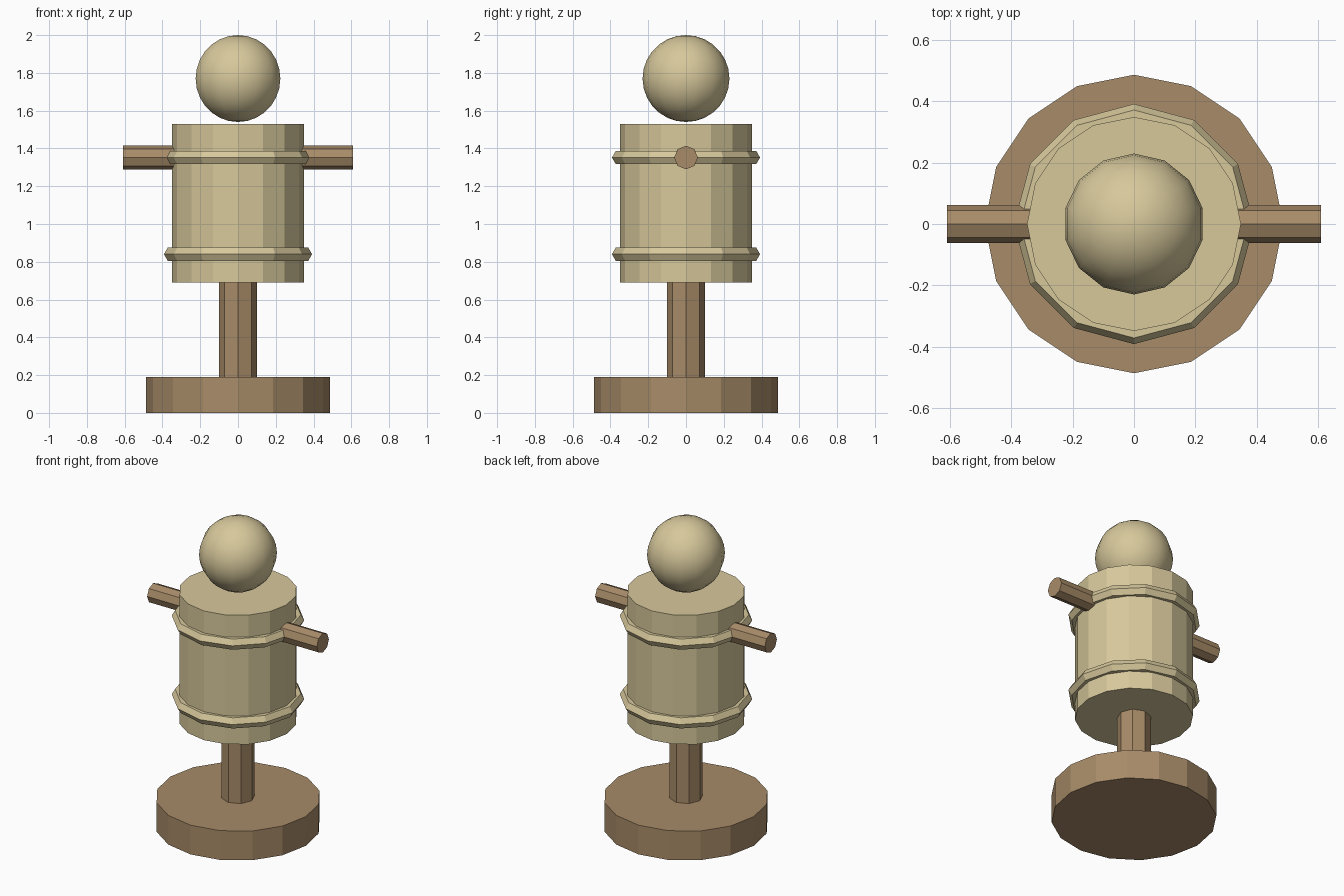
import bpy, math

if "Cube" in bpy.data.objects:
    bpy.data.objects.remove(bpy.data.objects["Cube"])


def material(name, rgb):
    m = bpy.data.materials.new(name)
    m.diffuse_color = (*rgb, 1)
    m.use_nodes = True
    m.node_tree.nodes["Principled BSDF"].inputs["Base Color"].default_value = m.diffuse_color
    return m


straw = material("straw", (0.68, 0.58, 0.33))
wood = material("wood", (0.39, 0.26, 0.14))


def finish(name, mat):
    ob = bpy.context.object
    ob.name = name
    ob.data.materials.append(mat)
    return ob


def cylinder(name, mat, sides, radius, z0, z1):
    bpy.ops.mesh.primitive_cylinder_add(vertices=sides, radius=radius, depth=z1 - z0,
                                        location=(0, 0, (z0 + z1) / 2))
    return finish(name, mat)


# Stand: round base and post
cylinder("base", wood, 16, 0.487, 0, 0.19)
cylinder("post", wood, 8, 0.1, 0.19, 0.69)

# Torso
cylinder("torso", straw, 16, 0.349, 0.69, 1.53)

# Crossbar forming both arms
bpy.ops.mesh.primitive_cylinder_add(vertices=8, radius=0.0625, depth=1.22,
                                    location=(0, 0, 1.352), rotation=(0, math.pi / 2, 0))
finish("arm_crossbar", wood)

# Binding rings around the torso
for name, z in (("lower_ring", 0.84), ("upper_ring", 1.352)):
    bpy.ops.mesh.primitive_torus_add(major_segments=12, minor_segments=6, major_radius=0.352,
                                     minor_radius=0.04, location=(0, 0, z))
    finish(name, straw)
    bpy.ops.object.shade_flat()

# Head
bpy.ops.mesh.primitive_uv_sphere_add(segments=14, ring_count=14, radius=0.23,
                                     location=(0, 0, 1.77))
finish("head", straw)
bpy.ops.object.shade_smooth()
